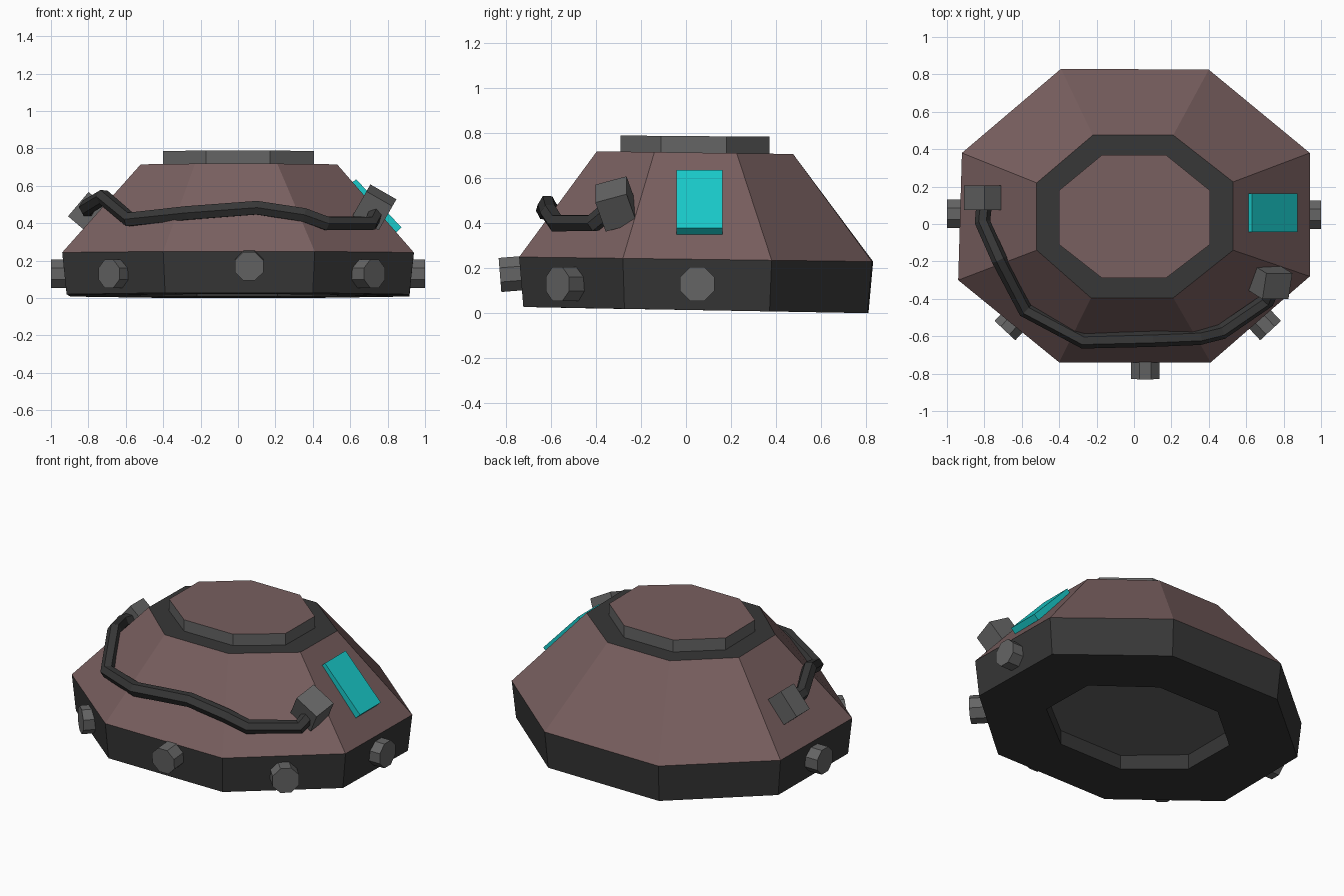
import bpy, bmesh
from mathutils import Vector, Matrix

if "Cube" in bpy.data.objects:
    bpy.data.objects.remove(bpy.data.objects["Cube"])


def material(name, r, g, b):
    m = bpy.data.materials.new(name)
    m.diffuse_color = (r, g, b, 1)
    m.use_nodes = True
    m.node_tree.nodes["Principled BSDF"].inputs["Base Color"].default_value = m.diffuse_color
    return m


BROWN = material("brown", 0.19, 0.115, 0.115)
DARK = material("dark", 0.038, 0.038, 0.038)
GREY = material("grey", 0.13, 0.13, 0.13)
TEAL = material("teal", 0.01, 0.60, 0.60)


def finish(name, bm, mats):
    bmesh.ops.recalc_face_normals(bm, faces=bm.faces)
    me = bpy.data.meshes.new(name)
    bm.to_mesh(me)
    bm.free()
    for m in mats:
        me.materials.append(m)
    ob = bpy.data.objects.new(name, me)
    bpy.context.collection.objects.link(ob)
    return ob


def ring(outline, z, tilt=0.0, scale=1.0):
    return [(x * scale, y * scale, z + tilt * y) for x, y in outline]


def loft(name, rings, mats, band_mats, caps):
    """Skin a stack of rings; band_mats and caps are material indices."""
    bm = bmesh.new()
    vs = [[bm.verts.new(p) for p in r] for r in rings]
    n = len(vs[0])
    for a, b, mi in zip(vs, vs[1:], band_mats):
        for i in range(n):
            j = (i + 1) % n
            bm.faces.new((a[i], a[j], b[j], b[i])).material_index = mi
    bm.faces.new(vs[0][::-1]).material_index = caps[0]
    bm.faces.new(vs[-1]).material_index = caps[1]
    return finish(name, bm, mats)


def box(name, centre, along, side, size, mat):
    """Box with its x axis along one direction and y axis close to another."""
    u = Vector(along).normalized()
    v = Vector(side)
    v = (v - u * v.dot(u)).normalized()
    rot = Matrix((u, v, u.cross(v))).transposed().to_4x4()
    bm = bmesh.new()
    bmesh.ops.create_cube(bm, size=1, matrix=Matrix.Translation(centre) @ rot
                          @ Matrix.Diagonal((*size, 1)))
    return finish(name, bm, [mat])


def bolt(name, tip, direction):
    d = Vector(direction).normalized()
    depth = 0.14
    rot = d.to_track_quat('Z', 'Y').to_matrix().to_4x4()
    bm = bmesh.new()
    bmesh.ops.create_cone(
        bm, cap_ends=True, segments=8, radius1=0.082, radius2=0.082, depth=depth,
        matrix=Matrix.Translation(Vector(tip) - d * depth / 2) @ rot
        @ Matrix.Rotation(0.3927, 4, 'Z'))
    return finish(name, bm, [GREY])


# Body outlines, anticlockwise from the front right corner
RIM = [(.41, -.74), (.94, -.28), (.94, .38), (.40, .825),
       (-.39, .83), (-.92, .38), (-.94, -.30), (-.40, -.74)]
FOOT = [(x * .975, y * .975) for x, y in RIM]
SHOULDER = [(.21, -.395), (.53, -.14), (.53, .225), (.21, .475),
            (-.22, .475), (-.52, .22), (-.52, -.14), (-.23, -.395)]
CAP = [(.17, -.29), (.405, -.11), (.405, .18), (.17, .37),
       (-.17, .37), (-.40, .18), (-.40, -.11), (-.17, -.29)]

# Body: recessed underside, dark skirt, brown slope, dark top
loft("body",
     [ring(SHOULDER, .11), ring(SHOULDER, .015, -.016), ring(FOOT, .015, -.018),
      ring(RIM, .24, -.013), ring(SHOULDER, .713, -.014)],
     [BROWN, DARK, GREY], [1, 1, 1, 0], (2, 1))

# Raised lid with grey edge
loft("lid", [ring(CAP, .69), ring(CAP, .786, -.008)], [BROWN, GREY], [1], (1, 0))

# Bolts round the skirt
bolt("bolt_right", (1.0, .05, .13), (1, 0, 0))
bolt("bolt_left", (-1.0, .055, .13), (-1, 0, 0))
bolt("bolt_front", (.06, -.825, .17), (0, -1, -.08))
bolt("bolt_front_right", (.73, -.57, .13), (.68, -.73, 0))
bolt("bolt_front_left", (-.69, -.57, .13), (-.68, -.73, 0))

# Glowing side panel
box("side_panel", (.738, .06, .493), (.245, 0, -.26), (0, 1, 0), (.355, .205, .04), TEAL)

# Cable sockets
box("socket_right", (.73, -.31, .485), (.14, 0, -.08), (0, .14, .05), (.16, .145, .155), GREY)
box("socket_left", (-.81, .14, .465), (.11, 0, .13), (0, 1, 0), (.17, .13, .115), GREY)

# Cable draped round the front
PATH = [(-.80, .12, .47), (-.81, .01, .485), (-.72, -.19, .54), (-.58, -.46, .42),
        (-.27, -.625, .455), (.10, -.615, .483), (.35, -.605, .445), (.47, -.575, .40),
        (.71, -.41, .40), (.74, -.34, .46)]
cu = bpy.data.curves.new("cable_path", 'CURVE')
cu.dimensions = '3D'
cu.bevel_depth = 0.042
cu.bevel_resolution = 1
cu.use_fill_caps = True
sp = cu.splines.new('POLY')
sp.points.add(len(PATH) - 1)
for p, co in zip(sp.points, PATH):
    p.co = (*co, 1)
sp.use_smooth = False
cu.materials.append(DARK)
bpy.context.collection.objects.link(bpy.data.objects.new("cable", cu))
